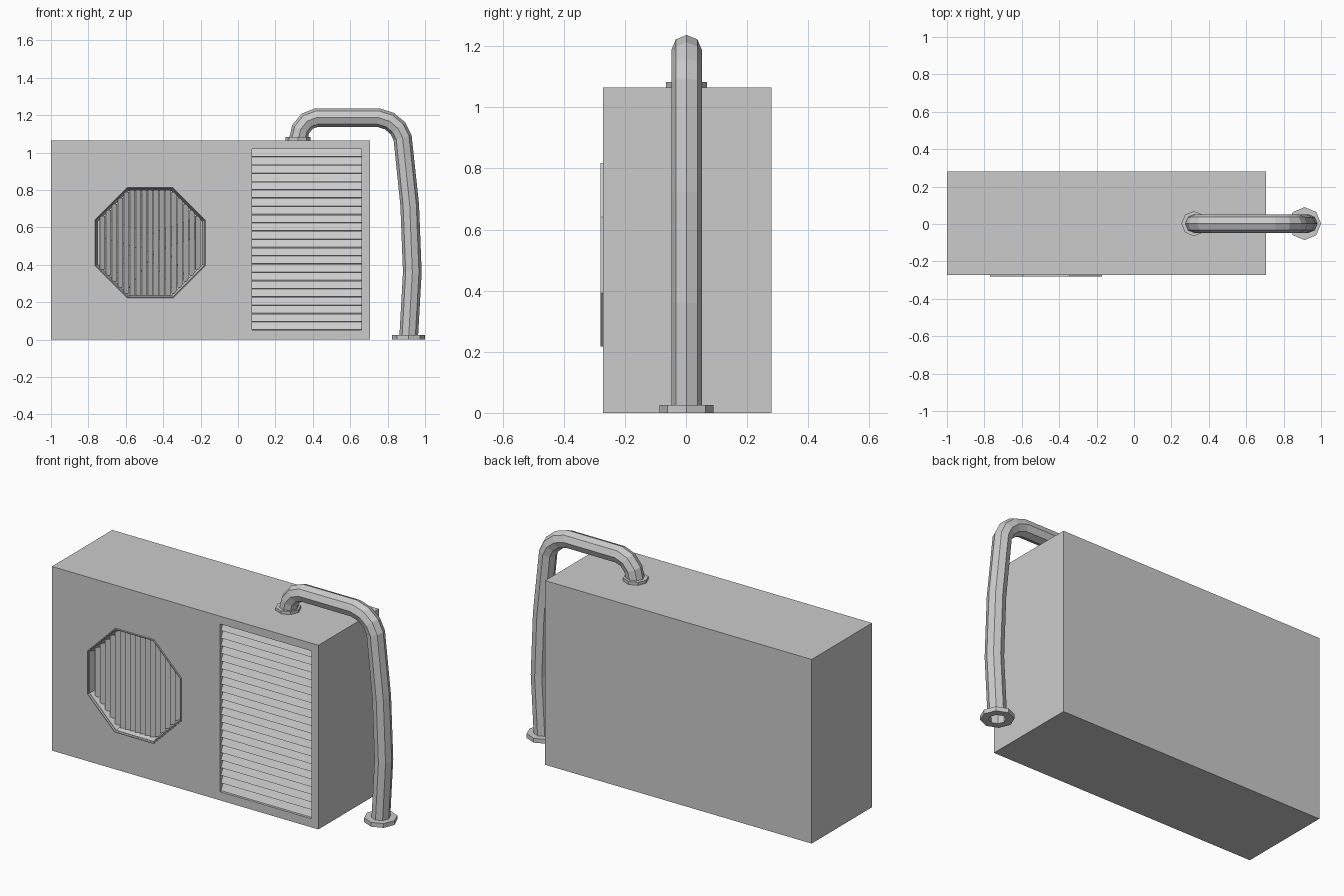
import bpy, bmesh, math
from mathutils import Vector, Matrix

if "Cube" in bpy.data.objects:
    bpy.data.objects.remove(bpy.data.objects["Cube"])

FRONT, BACK = -0.272, 0.28
FAN_X, FAN_Z = -0.47, 0.517
C8 = math.cos(math.pi / 8)


def finish(name, bm):
    bmesh.ops.recalc_face_normals(bm, faces=bm.faces)
    me = bpy.data.meshes.new(name)
    bm.to_mesh(me)
    bm.free()
    ob = bpy.data.objects.new(name, me)
    bpy.context.collection.objects.link(ob)
    return ob


def add_box(bm, centre, size, rot=Matrix()):
    m = Matrix.Translation(centre) @ rot @ Matrix.Diagonal((*size, 1))
    bmesh.ops.create_cube(bm, size=1, matrix=m)


def bounds_box(bm, lo, hi):
    lo, hi = Vector(lo), Vector(hi)
    add_box(bm, (lo + hi) / 2, hi - lo)


def loft(bm, rings, closed=False, caps=False):
    vs = [[bm.verts.new(p) for p in r] for r in rings]
    n = len(vs[0])
    for k in range(len(vs) if closed else len(vs) - 1):
        a, b = vs[k], vs[(k + 1) % len(vs)]
        for i in range(n):
            bm.faces.new((a[i], a[(i + 1) % n], b[(i + 1) % n], b[i]))
    if caps:
        bm.faces.new(vs[0])
        bm.faces.new(vs[-1])


def fan_ring(apothem, y, n=8):
    r = apothem / math.cos(math.pi / n)
    return [(FAN_X + r * math.cos((i + .5) * math.tau / n), y,
             FAN_Z + r * math.sin((i + .5) * math.tau / n)) for i in range(n)]


# casing with two recesses
bm = bmesh.new()
bounds_box(bm, (-1, FRONT, 0), (0.705, BACK, 1.065))
casing = finish("casing", bm)
bm = bmesh.new()
loft(bm, [fan_ring(0.29, -0.4), fan_ring(0.29, -0.15)], caps=True)
fan_cut = finish("fan_recess_cutter", bm)
bm = bmesh.new()
bounds_box(bm, (0.075, -0.4, 0.05), (0.66, -0.215, 1.02))
vent_cut = finish("vent_recess_cutter", bm)
for cutter in (fan_cut, vent_cut):
    mod = casing.modifiers.new("recess", 'BOOLEAN')
    mod.operation = 'DIFFERENCE'
    mod.solver = 'EXACT'
    mod.object = cutter
    cutter.hide_render = True
    cutter.hide_set(True)

# octagonal fan rim
bm = bmesh.new()
loft(bm, [fan_ring(0.30, FRONT + 0.001), fan_ring(0.30, -0.28), fan_ring(0.295, -0.28),
          fan_ring(0.278, -0.23), fan_ring(0.288, -0.23)], closed=True)
finish("fan_rim", bm)

# vertical fan grille slats, trimmed to the octagon
bm = bmesh.new()
pitch, count = 0.032, 17
for i in range(count):
    dx = (i - (count - 1) / 2) * pitch
    h = min(0.282, 0.282 * math.sqrt(2) - abs(dx))
    add_box(bm, (FAN_X + dx, -0.243, FAN_Z), (0.032, 0.004, 2 * h),
            Matrix.Rotation(math.radians(32), 4, 'Z'))
finish("fan_grille", bm)

# fan hub and tilted blades
bm = bmesh.new()
loft(bm, [fan_ring(0.05, -0.20), fan_ring(0.05, -0.15)], caps=True)
for i in range(5):
    rot = Matrix.Rotation(i * math.tau / 5, 4, 'Y')
    pitch_rot = Matrix.Rotation(math.radians(25), 4, 'Z')
    add_box(bm, Vector((FAN_X, -0.18, FAN_Z)) + rot @ Vector((0, 0, 0.15)),
            (0.11, 0.006, 0.22), rot @ pitch_rot)
finish("fan_blades", bm)

# horizontal side vent louvres
bm = bmesh.new()
n = 22
step = 0.97 / n
for i in range(n):
    add_box(bm, (0.3675, -0.25, 0.05 + (i + .5) * step), (0.585, 0.005, 0.046),
            Matrix.Rotation(math.radians(-28), 4, 'X'))
finish("vent_louvres", bm)

# bent octagonal pipe
path = [(0.32, 1.06), (0.335, 1.125), (0.37, 1.168), (0.42, 1.187), (0.75, 1.187),
        (0.81, 1.168), (0.855, 1.13), (0.88, 1.08), (0.918, 0.72), (0.932, 0.36), (0.912, 0.004)]
pts = [Vector((x, 0.002, z)) for x, z in path]
rings = []
for k, p in enumerate(pts):
    d1 = (p - pts[k - 1]).normalized() if k else Vector((0, 0, 1))
    d2 = (pts[k + 1] - p).normalized() if k < len(pts) - 1 else Vector((0, 0, -1))
    side = (d1 + d2).normalized().cross(Vector((0, 1, 0)))
    rings.append([p + 0.05 * (side * math.cos(a) + Vector((0, 1, 0)) * math.sin(a))
                  for a in (i * math.tau / 8 for i in range(8))])
bm = bmesh.new()
loft(bm, rings)
finish("pipe", bm)


# flange collars at both pipe ends
def flange(name, x, z0, z1, r_out, r_in):
    bm = bmesh.new()
    loft(bm, [[(x + r * math.cos(i * math.tau / 8), 0.002 + r * math.sin(i * math.tau / 8), z)
               for i in range(8)]
              for r, z in ((r_out, z0), (r_out, z1), (r_in, z1), (r_in, z0))], closed=True)
    finish(name, bm)


flange("top_flange", 0.32, 1.063, 1.082, 0.067, 0.045)
flange("bottom_flange", 0.912, 0, 0.025, 0.088, 0.045)
